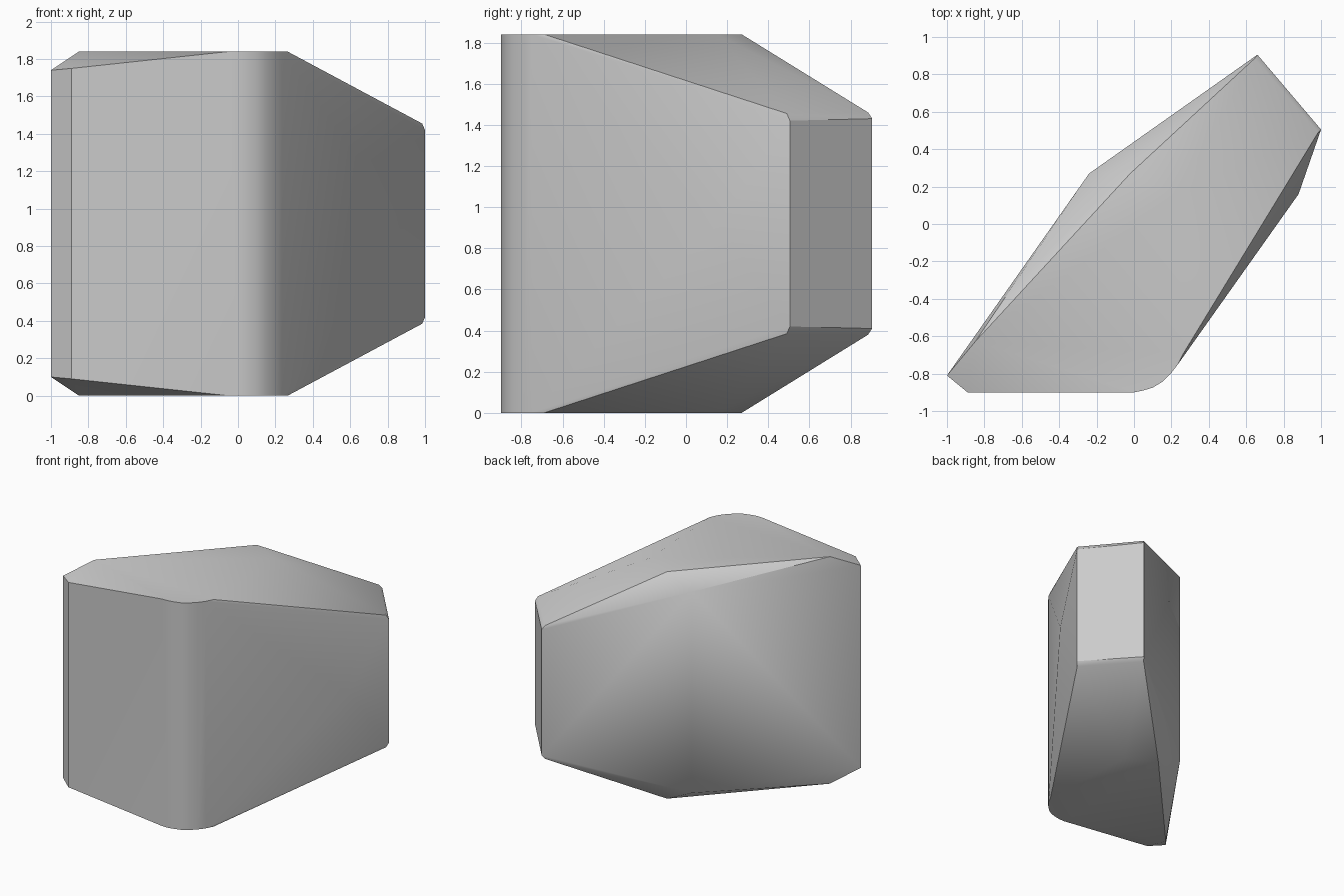
import bpy, bmesh, math

cube = bpy.data.objects.get("Cube")
if cube:
    bpy.data.objects.remove(cube, do_unlink=True)

MID = 0.92  # height of the mirror plane

# Plain grey stone
grey = bpy.data.materials.new("stone_grey")
grey.use_nodes = True
grey.diffuse_color = (0.6, 0.6, 0.6, 1)
grey.node_tree.nodes["Principled BSDF"].inputs["Base Color"].default_value = (0.6, 0.6, 0.6, 1)

# Flat cap outline, with the rounded front corner
cap = [(-0.85, -0.63), (-0.05, -0.9), (0.22, 0.15), (-0.02, 0.27)]
arc = [(0.0, -0.9), (0.05, -0.89), (0.1, -0.875), (0.15, -0.845),
       (0.2, -0.795), (0.235, -0.75), (0.265, -0.69)]
corners = [(x, y, 2 * MID) for x, y in cap + arc]

# Lower shoulders: left chamfer, back bend and the slanted end
corners += [(-1.0, -0.81, 1.74), (-0.89, -0.9, 1.75), (-0.24, 0.27, 1.735),
            (1.0, 0.505, 1.42), (0.985, 0.49, 1.455),
            (0.66, 0.905, 1.43), (0.645, 0.885, 1.46)]

# Mirror top to bottom, then add the bulge on the side
points = corners + [(x, y, 2 * MID - z) for x, y, z in corners]
points.append((0.88, 0.16, MID))

bm = bmesh.new()
for p in points:
    bm.verts.new(p)
hull = bmesh.ops.convex_hull(bm, input=bm.verts[:])
spare = {v for v in hull["geom_interior"] + hull["geom_unused"]
         if isinstance(v, bmesh.types.BMVert)}
bmesh.ops.delete(bm, geom=list(spare), context='VERTS')
bmesh.ops.dissolve_limit(bm, angle_limit=math.radians(0.5),
                         verts=bm.verts[:], edges=bm.edges[:])
bmesh.ops.recalc_face_normals(bm, faces=bm.faces[:])

mesh = bpy.data.meshes.new("stone_block")
bm.to_mesh(mesh)
bm.free()
mesh.materials.append(grey)
stone = bpy.data.objects.new("stone_block", mesh)
bpy.context.collection.objects.link(stone)

# Soft shading across the gentle bends only
bpy.ops.object.select_all(action='DESELECT')
stone.select_set(True)
bpy.context.view_layer.objects.active = stone
bpy.ops.object.shade_smooth_by_angle(angle=math.radians(30))
